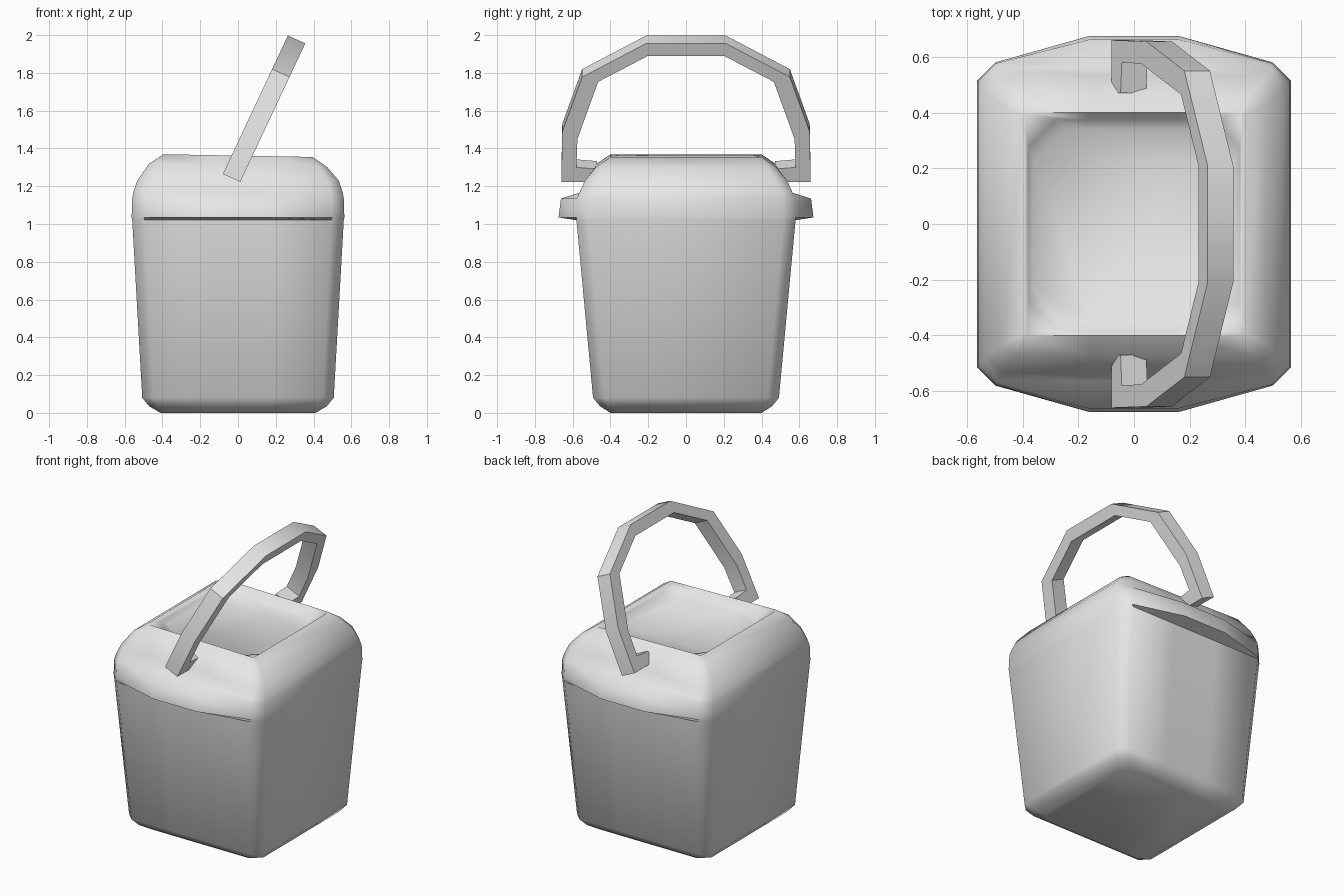
import bpy, bmesh, math

cube = bpy.data.objects.get("Cube")
if cube:
    bpy.data.objects.remove(cube, do_unlink=True)

grey = bpy.data.materials.new("light_grey")
grey.use_nodes = True
grey.diffuse_color = (0.8, 0.8, 0.8, 1)
grey.node_tree.nodes["Principled BSDF"].inputs["Base Color"].default_value = (0.8, 0.8, 0.8, 1)


def finish(name, bm, angle):
    """Turn a bmesh into a named, coloured and shaded object."""
    bmesh.ops.recalc_face_normals(bm, faces=bm.faces[:])
    mesh = bpy.data.meshes.new(name)
    bm.to_mesh(mesh)
    bm.free()
    mesh.materials.append(grey)
    obj = bpy.data.objects.new(name, mesh)
    bpy.context.collection.objects.link(obj)
    bpy.ops.object.select_all(action='DESELECT')
    obj.select_set(True)
    bpy.context.view_layer.objects.active = obj
    bpy.ops.object.shade_smooth_by_angle(angle=math.radians(angle))
    return obj


def loft(bm, loops, cap=True):
    """Bridge a list of equal-length point loops and cap both ends."""
    rings = [[bm.verts.new(p) for p in loop] for loop in loops]
    for a, b in zip(rings, rings[1:]):
        for i in range(len(a)):
            j = (i + 1) % len(a)
            bm.faces.new((a[i], a[j], b[j], b[i]))
    bm.faces.new(rings[0])
    bm.faces.new(rings[-1])


def body_ring(z, hx, hy, cut, bulge=0.0):
    """Rectangle with cut corners whose front and back middles can bulge out."""
    front = [(hx, -hy + cut), (hx - cut, -hy), (0.16, -hy - bulge)]
    front += [(-x, y) for x, y in reversed(front)]
    outline = front + [(-x, -y) for x, y in front]
    tilt = 0.018 if z > 1.3 else 0.0
    return [(x, y, z - tilt * x) for x, y in outline]


# Tapered body: base, walls, pulled-out lips, shoulders, rim and recessed lid
bm = bmesh.new()
loft(bm, [body_ring(*r) for r in [
    (0.0, 0.41, 0.40, 0.05),
    (0.035, 0.47, 0.455, 0.055),
    (0.08, 0.507, 0.492, 0.06),
    (1.02, 0.56, 0.58, 0.065),
    (1.035, 0.563, 0.58, 0.065, 0.095),
    (1.135, 0.56, 0.577, 0.065, 0.085),
    (1.165, 0.555, 0.565, 0.065),
    (1.23, 0.533, 0.535, 0.06),
    (1.31, 0.472, 0.475, 0.045),
    (1.362, 0.395, 0.40, 0.01),
    (1.335, 0.38, 0.375, 0.10),
    (1.305, 0.36, 0.34, 0.115),
]])
finish("body", bm, 60)

# Leaning carry handle: an arch outline with inward pegs, given a thickness
half = [(0.21, 0.81), (0.55, 0.613), (0.655, 0.293), (0.66, 0.0),
        (0.47, 0.0), (0.47, 0.075), (0.58, 0.085),
        (0.575, 0.25), (0.465, 0.585), (0.205, 0.735)]
outline = half + [(-y, s) for y, s in reversed(half)]


def lean(y, s, t):
    """Place an arch point: s runs up the lean, t runs across the strap."""
    return (-0.08 + 0.425 * s + 0.092 * t, y, 1.265 + 0.905 * s - 0.042 * t)


bm = bmesh.new()
loft(bm, [[lean(y, s, t) for y, s in outline] for t in (0, 1)])
finish("handle", bm, 35)
